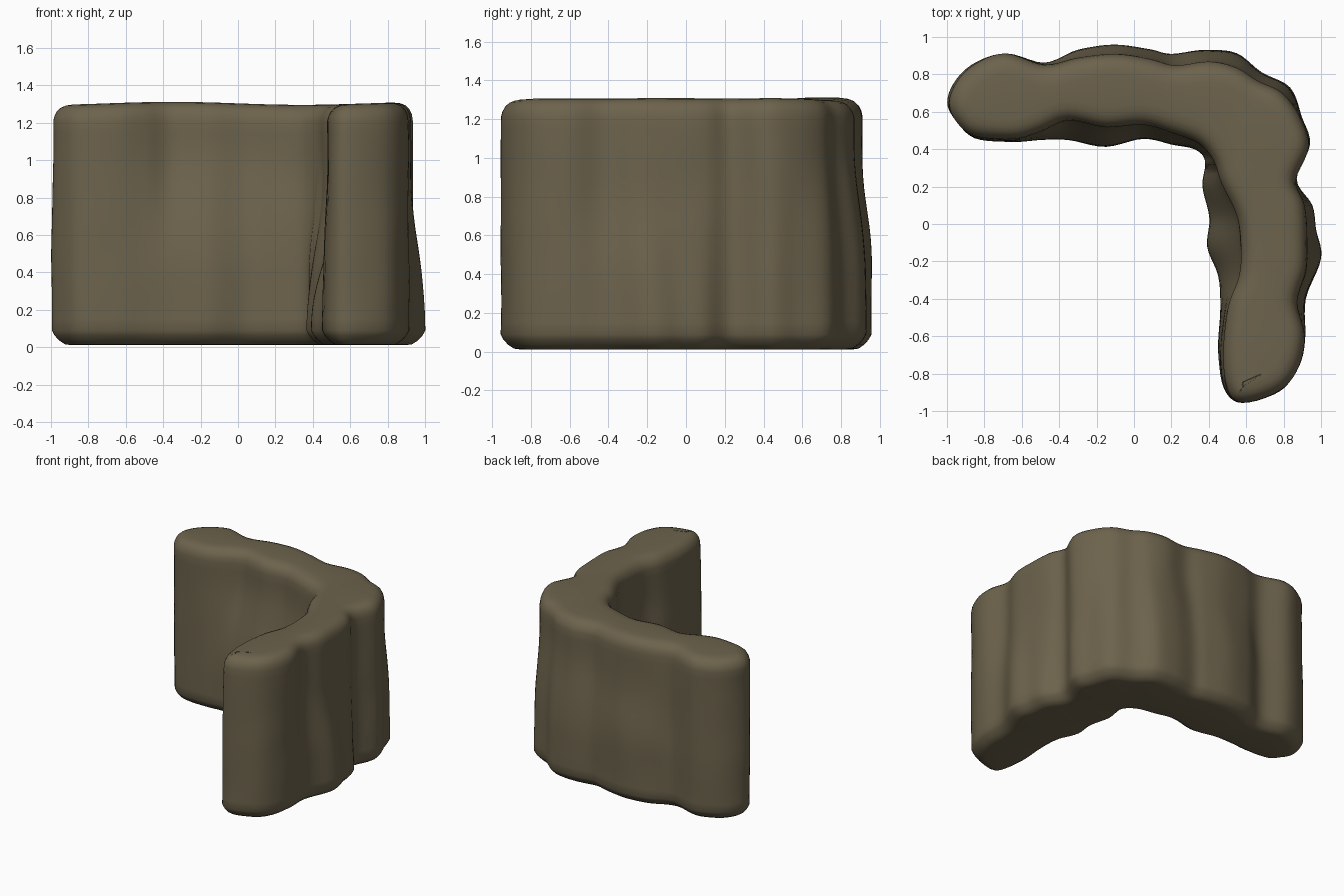
import bpy, bmesh, math
from mathutils import Vector, noise

if "Cube" in bpy.data.objects:
    bpy.data.objects.remove(bpy.data.objects["Cube"])

# Plan outlines of the wall: near the top and near the foot, matching point for point
TOP = [(-.987, .65), (-.95, .76), (-.85, .855), (-.68, .91), (-.48, .85), (-.3, .89), (-.1, .905),
       (.08, .885), (.22, .85), (.4, .865), (.55, .835), (.66, .77), (.79, .705), (.89, .57),
       (.935, .42), (.865, .24), (.91, .1), (.925, -.1), (.92, -.25), (.875, -.42), (.91, -.6),
       (.88, -.76), (.78, -.89), (.58, -.955), (.495, -.88), (.475, -.66), (.5, -.45),
       (.565, -.28), (.57, -.1), (.55, .05), (.47, .22), (.43, .34), (.35, .43), (.2, .49),
       (.05, .53), (-.15, .52), (-.35, .55), (-.5, .49), (-.65, .455), (-.85, .47), (-.95, .55)]
FOOT = [(-.995, .65), (-.95, .77), (-.85, .86), (-.68, .91), (-.48, .86), (-.3, .93), (-.1, .96),
        (.08, .935), (.2, .905), (.38, .93), (.55, .91), (.68, .81), (.83, .73), (.9, .57),
        (.94, .43), (.87, .24), (.95, .1), (.97, -.03), (1, -.18), (.92, -.4), (.915, -.6),
        (.88, -.76), (.78, -.89), (.58, -.955), (.48, -.88), (.45, -.68), (.46, -.45),
        (.45, -.28), (.39, -.12), (.4, .03), (.365, .2), (.38, .34), (.32, .4), (.2, .425),
        (.05, .455), (-.15, .415), (-.35, .45), (-.5, .45), (-.65, .44), (-.85, .46), (-.95, .55)]
STEPS = 5


def smooth_loop(pts):
    """Closed Catmull-Rom curve through the points."""
    p = [Vector(q) for q in pts]
    n = len(p)
    out = []
    for i in range(n):
        a, b, c, d = p[i - 1], p[i], p[(i + 1) % n], p[(i + 2) % n]
        for s in range(STEPS):
            t = s / STEPS
            out.append(.5 * (2 * b + (c - a) * t + (2 * a - 5 * b + 4 * c - d) * t * t
                             + (3 * b - a - 3 * c + d) * t ** 3))
    return out


def inset_loop(loop, d):
    """Move each point inwards (the outline runs clockwise)."""
    n = len(loop)
    out = []
    for i in range(n):
        t = (loop[(i + 4) % n] - loop[i - 4]).normalized()
        out.append(loop[i] + Vector((t.y, -t.x)) * d)
    return out


def blend(f, z):
    """Foot-to-top change: lower on the side wing than on the back wing."""
    lo, hi = (.1, .95) if f.y < .3 else (.4, 1.1)
    k = min(max((z - lo) / (hi - lo), 0), 1)
    return k * k * (3 - 2 * k)


top, foot = smooth_loop(TOP), smooth_loop(FOOT)

# Height profile with rounded rims: (inset, z)
profile = [(.1, .012), (.07, .016), (.04, .036), (.015, .063), (0, .09)]
profile += [(0, .09 + 1.12 * k / 18) for k in range(1, 19)]
profile += [(.006, 1.24), (.02, 1.268), (.042, 1.288), (.07, 1.299), (.11, 1.304)]

bm = bmesh.new()
rings = []
for inset, z in profile:
    loop = inset_loop([f.lerp(t, blend(f, z)) for f, t in zip(foot, top)], inset)
    ring = []
    for q in loop:
        wob = noise.noise_vector(Vector((q.x * 4, q.y * 4, z * 3))) * .007
        rise = .008 * math.cos(4.5 * (q.x + .35)) * (z > 1.23)
        ring.append(bm.verts.new((q.x + wob.x, q.y + wob.y, z + rise)))
    rings.append(ring)
n = len(top)
for a, b in zip(rings, rings[1:]):
    for i in range(n):
        j = (i + 1) % n
        bm.faces.new((a[i], a[j], b[j], b[i]))
caps = [bm.faces.new(rings[0]), bm.faces.new(rings[-1])]
bmesh.ops.triangulate(bm, faces=caps)
bmesh.ops.recalc_face_normals(bm, faces=bm.faces[:])

# Wall object
mesh = bpy.data.meshes.new("corner_wall")
bm.to_mesh(mesh)
bm.free()
wall = bpy.data.objects.new("corner_wall", mesh)
bpy.context.collection.objects.link(wall)
mat = bpy.data.materials.new("olive brown earth")
mat.diffuse_color = (.152, .125, .073, 1)
mat.use_nodes = True
mat.node_tree.nodes["Principled BSDF"].inputs["Base Color"].default_value = mat.diffuse_color
mesh.materials.append(mat)
for f in mesh.polygons:
    f.use_smooth = True
